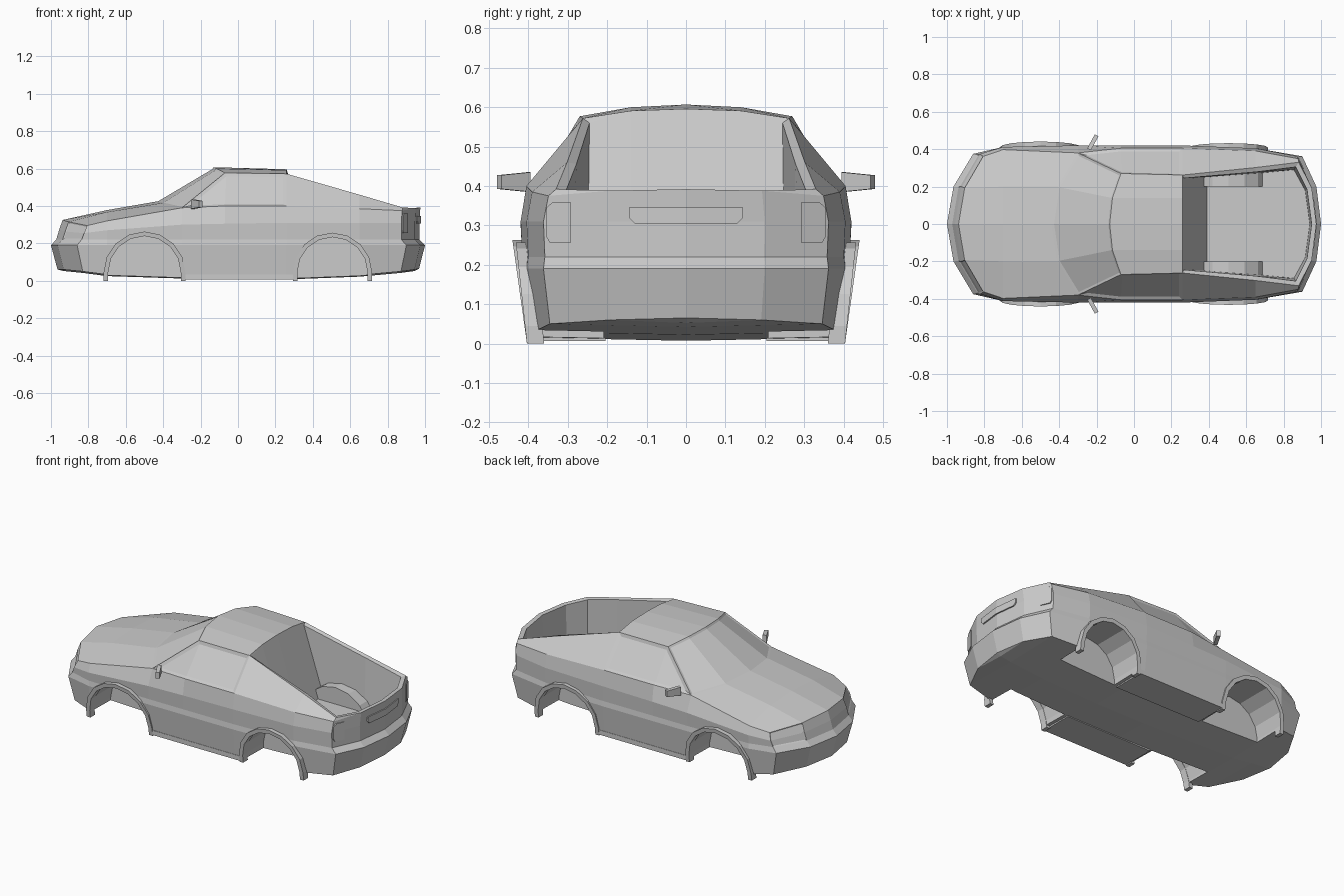
import bpy, bmesh, math
from mathutils import Vector

if "Cube" in bpy.data.objects:
    bpy.data.objects.remove(bpy.data.objects["Cube"])

GREY = (0.6, 0.6, 0.6, 1)
paint = bpy.data.materials.new("plain_grey")
paint.use_nodes = True
paint.diffuse_color = GREY
paint.node_tree.nodes["Principled BSDF"].inputs["Base Color"].default_value = GREY


def finish(name, bm):
    bmesh.ops.remove_doubles(bm, verts=bm.verts, dist=0.0005)
    bmesh.ops.recalc_face_normals(bm, faces=bm.faces)
    mesh = bpy.data.meshes.new(name)
    bm.to_mesh(mesh)
    bm.free()
    mesh.materials.append(paint)
    obj = bpy.data.objects.new(name, mesh)
    bpy.context.collection.objects.link(obj)
    return obj


def add_face(bm, pts):
    unique = []
    for p in pts:
        if all((Vector(p) - Vector(q)).length > 0.0005 for q in unique):
            unique.append(p)
    if len(unique) > 2:
        return bm.faces.new([bm.verts.new(p) for p in unique])


def strip(bm, a, b):
    return [add_face(bm, (a[i], a[i + 1], b[i + 1], b[i])) for i in range(len(a) - 1)]


def mirror_y(bm):
    geom = bmesh.ops.duplicate(bm, geom=bm.verts[:] + bm.edges[:] + bm.faces[:])["geom"]
    for v in geom:
        if isinstance(v, bmesh.types.BMVert):
            v.co.y = -v.co.y


def solid(name, front, back):
    """Closed shape between two matching outlines."""
    bm = bmesh.new()
    strip(bm, front + front[:1], back + back[:1])
    add_face(bm, front)
    add_face(bm, back)
    return finish(name, bm)


def cut(obj, cutters):
    bpy.context.view_layer.objects.active = obj
    for c in cutters:
        mod = obj.modifiers.new("cut", "BOOLEAN")
        mod.operation = "DIFFERENCE"
        mod.solver = "EXACT"
        mod.object = c
        bpy.ops.object.modifier_apply(modifier=mod.name)


# Body outline at bumper height, nose to tail, and the rows stacked on it
plan = [(-1, 0), (-.965, .2), (-.86, .375), (-.7, .412), (-.3, .42), (-.07, .42),
        (.26, .42), (.65, .405), (.9, .362), (.975, .2), (1, 0)]
base_z = [.06, .06, .05, .033, .02, .015, .015, .03, .05, .06, .065]
crease_z = [.27, .265, .255, .27, .3, .305, .31, .31, .31, .31, .31]
edge_z = [.325, .315, .295, .32, .39, .4, .4, .385, .375, .388, .392]


def row(heights, front, rear, side):
    return [(x * (front if x < -.8 else rear if x > .8 else 1), y * side, z)
            for (x, y), z in zip(plan, heights)]


base = row(base_z, .965, .968, .955)
belt = row([.19] * 11, 1, 1, 1)
ledge = row([.22] * 11, .972, .97, .99)
crease = row(crease_z, .957, .97, 1)
edge = row(edge_z, .938, .975, .965)
edge[4] = (-.3, .38, .39)

# Roof edge, bed rim and bed floor
roof = [edge[4], (-.07, .27, .577), (.26, .262, .572), (.65, .302, .46), (.88, .33, .392)] + edge[9:]
rim = [(.265, .245, .56), (.65, .278, .456), (.865, .305, .388), (.925, .185, .386), (.95, 0, .39)]
floor = [(.39, .25, .17), (.65, .27, .17), (.855, .29, .17), (.915, .18, .17), (.94, 0, .17)]

# Top panels: centre, middle and outer points
hood = [edge[:3],
        [(-.7, 0, .378), (-.7, .2, .367), edge[3]],
        [(-.44, 0, .423), (-.41, .2, .415), edge[4]],
        [(-.13, 0, .607), (-.115, .14, .6), roof[1]],
        [(.26, 0, .596), (.26, .14, .591), roof[2]]]

bm = bmesh.new()
keel = [(x, 0, z - .008) for x, y, z in base]
keel[0], keel[-1] = base[0], base[-1]
strip(bm, base, keel)
strip(bm, base, belt)
strip(bm, belt, ledge)
strip(bm, ledge, crease)
strip(bm, crease, edge)
side_panels = strip(bm, edge[4:], roof)
top_panels = [strip(bm, a, b) for a, b in zip(hood, hood[1:])]
strip(bm, roof[2:], rim)
strip(bm, rim, floor)
back_wall = [(.39, 0, .17), (.39, .14, .17), floor[0]]
strip(bm, hood[4][:2] + [rim[0]], back_wall)
add_face(bm, (hood[4][1], roof[2], rim[0]))
add_face(bm, back_wall + floor[1:])
mirror_y(bm)
bmesh.ops.remove_doubles(bm, verts=bm.verts, dist=0.0005)
bmesh.ops.recalc_face_normals(bm, faces=bm.faces)


def sink(test, width, depth):
    faces = [f for f in bm.faces if test(f.calc_center_median(), f.normal)]
    if faces:
        bmesh.ops.inset_region(bm, faces=faces, thickness=width, depth=depth, use_even_offset=True)


# Side windows, windscreen and headlamps set slightly into the body
for s in (1, -1):
    sink(lambda c, n: -.3 < c.x < .2 and c.z > .44 and s * n.y > .6, .018, -.008)
    sink(lambda c, n: c.x < -.83 and .1 < s * c.y < .34 and .22 < c.z < .31 and n.z < .6, .006, -.004)
sink(lambda c, n: -.35 < c.x < -.15 and c.z > .45 and n.x < -.3 and abs(n.y) < .5, .012, -.005)
body = finish("body_shell", bm)


def arc(cx, radius, y, n=8, cz=.045, foot=0.0):
    """Arch outline in the xz plane with straight feet; y may depend on height."""
    pts = [(cx - radius, foot)]
    pts += [(cx - radius * math.cos(math.pi * i / n), cz + radius * math.sin(math.pi * i / n))
            for i in range(n + 1)]
    pts.append((cx + radius, foot))
    return [(x, y(z), z) for x, z in pts]


# Wheel wells, bed housings and arch flares
for s, side in ((1, "left"), (-1, "right")):
    for cx, radius, swell, place in ((-.5, .218, .14, "front"), (.505, .212, .11, "rear")):
        well = solid("well_cutter", arc(cx, radius - .022, lambda z: s * .21, foot=-.1),
                     arc(cx, radius - .022, lambda z: s * .6, foot=-.1))
        cutters = [well]
        cut(body, cutters)
        if place == "rear":
            housing = solid(side + "_bed_wheel_housing",
                            arc(cx, .225, lambda z: s * .2, foot=.04),
                            arc(cx, .225, lambda z: s * .36, foot=.04))
            cut(housing, cutters)
        bpy.data.objects.remove(well)
        bm = bmesh.new()
        outer = lambda z: s * (.404 + swell * z)
        inner = lambda z: s * (.36 + swell * z)
        loops = [arc(cx, radius - t, f) for t, f in
                 ((0, inner), (0, outer), (.024, outer), (.024, inner))]
        for a, b in zip(loops, loops[1:] + loops[:1]):
            strip(bm, a, b)
        for end in (0, -1):
            add_face(bm, [l[end] for l in loops])
        finish(side + "_" + place + "_arch_flare", bm)


def box(name, centre, size, turn=0.0, taper=1.0):
    bm = bmesh.new()
    bmesh.ops.create_cube(bm, size=1)
    for v in bm.verts:
        if v.co.y * centre[1] > 0:
            v.co.z *= taper
        v.co = Vector(a * b for a, b in zip(v.co, size))
    obj = finish(name, bm)
    obj.location = centre
    obj.rotation_euler.z = turn
    return obj


# Sills, mirrors and tail lamps
for s, side in ((1, "left"), (-1, "right")):
    box(side + "_sill", (.005, s * .305, .02), (.58, .2, .028))
    box(side + "_mirror", (-.22, s * .437, .41), (.022, .085, .05), s * -.5, .7)
    outline = [(.293, .255), (.345, .255), (.354, .27), (.354, .345), (.338, .36), (.293, .36)]
    lamp = [(.946 - .456 * (y - .197), s * y, z) for y, z in outline]
    solid(side + "_tail_lamp", [(x + .007, y, z) for x, y, z in lamp],
          [(x - .002, y, z) for x, y, z in lamp])

# Number plate panel, bent along the tailgate
outline = [(-.145, .345), (0, .345), (.145, .345), (.145, .32), (.13, .305), (0, .305),
           (-.13, .305), (-.145, .32)]
plate = [(.973 - .12 * abs(y), y, z) for y, z in outline]
bm = bmesh.new()
for off in (.005, -.003):
    p = [(x + off, y, z) for x, y, z in plate]
    add_face(bm, p[:2] + p[5:])
    add_face(bm, p[1:6])
strip(bm, [(x + .005, y, z) for x, y, z in plate + plate[:1]],
      [(x - .003, y, z) for x, y, z in plate + plate[:1]])
finish("number_plate_panel", bm)
